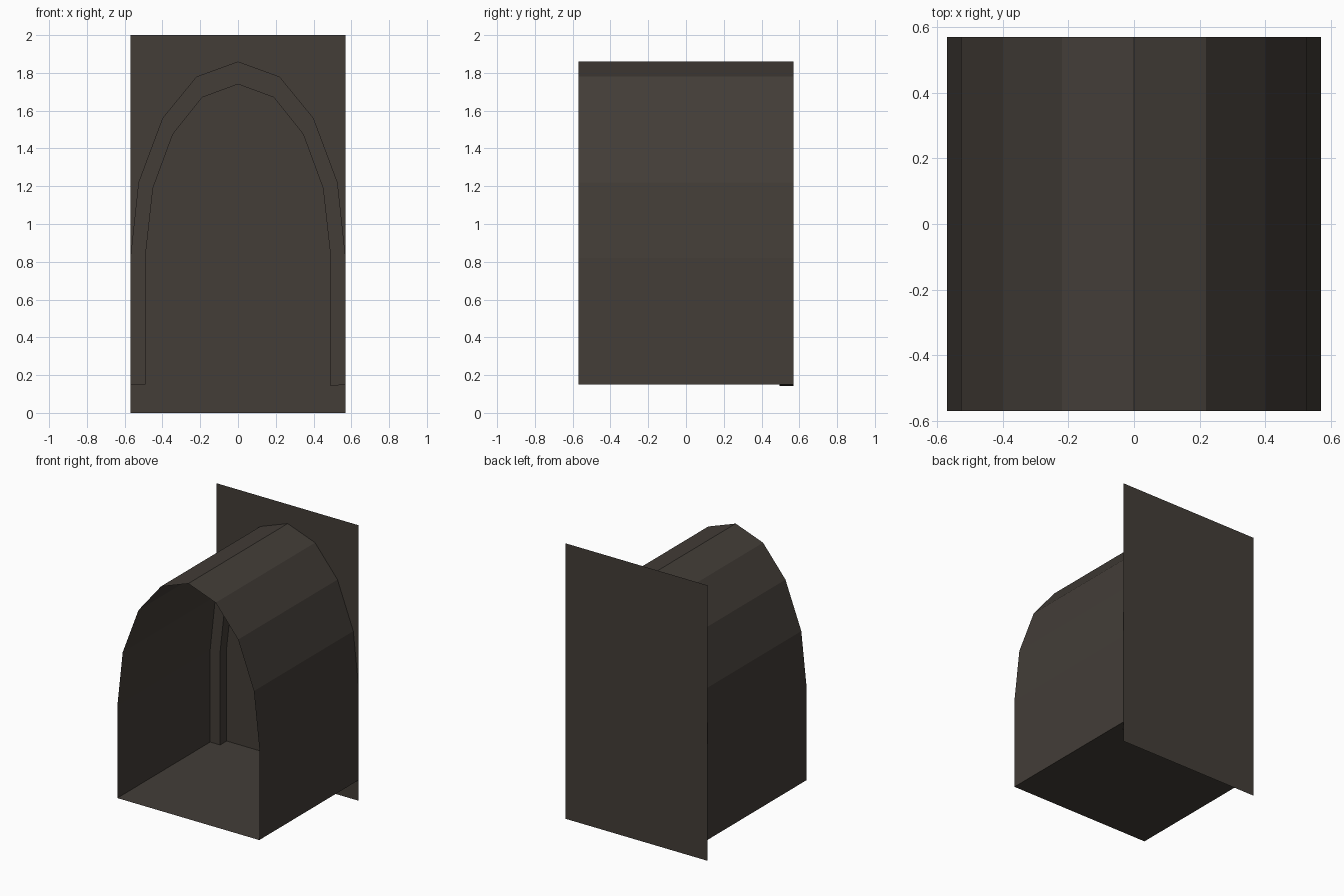
import bpy

if "Cube" in bpy.data.objects:
    bpy.data.objects.remove(bpy.data.objects["Cube"])

# One dark stone colour for everything
stone = bpy.data.materials.new("dark_stone")
stone.diffuse_color = (0.056, 0.047, 0.039, 1)
stone.use_nodes = True
stone.node_tree.nodes["Principled BSDF"].inputs["Base Color"].default_value = stone.diffuse_color

HALF = 0.57      # half width and half depth
FLOOR = 0.15
RIB_FRONT = 0.495


def add_mesh(name, verts, faces):
    mesh = bpy.data.meshes.new(name)
    mesh.from_pydata(verts, [], faces)
    mesh.materials.append(stone)
    mesh.update()
    obj = bpy.data.objects.new(name, mesh)
    bpy.context.collection.objects.link(obj)
    return obj


def arch(right_half):
    """Mirror a right half profile (bottom to apex) into a full arch, right to left."""
    return right_half + [(-x, z) for x, z in reversed(right_half[:-1])]


outer = arch([(HALF, FLOOR), (HALF, 0.82), (0.527, 1.22), (0.40, 1.56),
              (0.22, 1.78), (0, 1.86)])
inner = arch([(0.49, FLOOR), (0.49, 0.83), (0.45, 1.19), (0.345, 1.475),
              (0.19, 1.67), (0, 1.74)])
inner[0] = (0.49, 0.142)     # right foot dips slightly below the floor
n = len(outer)


def strip(a, b, flip=False):
    """Quads joining two rows of n vertices starting at indices a and b."""
    quads = [(a + i, a + i + 1, b + i + 1, b + i) for i in range(n - 1)]
    return [q[::-1] for q in quads] if flip else quads


# Arched tunnel shell with its floor, open at the front
verts = [(x, y, z) for y in (-HALF, HALF) for x, z in outer]
faces = strip(0, n) + [(0, n, 2 * n - 1, n - 1)]
add_mesh("tunnel_shell", verts, [f[::-1] for f in faces])

# Raised door frame inside the back of the tunnel: front ring, inner reveal, feet
verts = ([(x, RIB_FRONT, z) for x, z in outer]
         + [(x, RIB_FRONT, z) for x, z in inner]
         + [(x, HALF, z) for x, z in inner]
         + [(s * HALF, HALF, FLOOR) for s in (1, -1)])
faces = strip(0, n) + strip(n, 2 * n)
faces += [(0, n, 2 * n, 3 * n), (n - 1, 3 * n + 1, 3 * n - 1, 2 * n - 1)]
add_mesh("door_frame", verts, faces)

# Flat back wall
add_mesh("back_wall",
         [(-HALF, HALF, 0), (HALF, HALF, 0), (HALF, HALF, 2), (-HALF, HALF, 2)],
         [(0, 1, 2, 3)])
